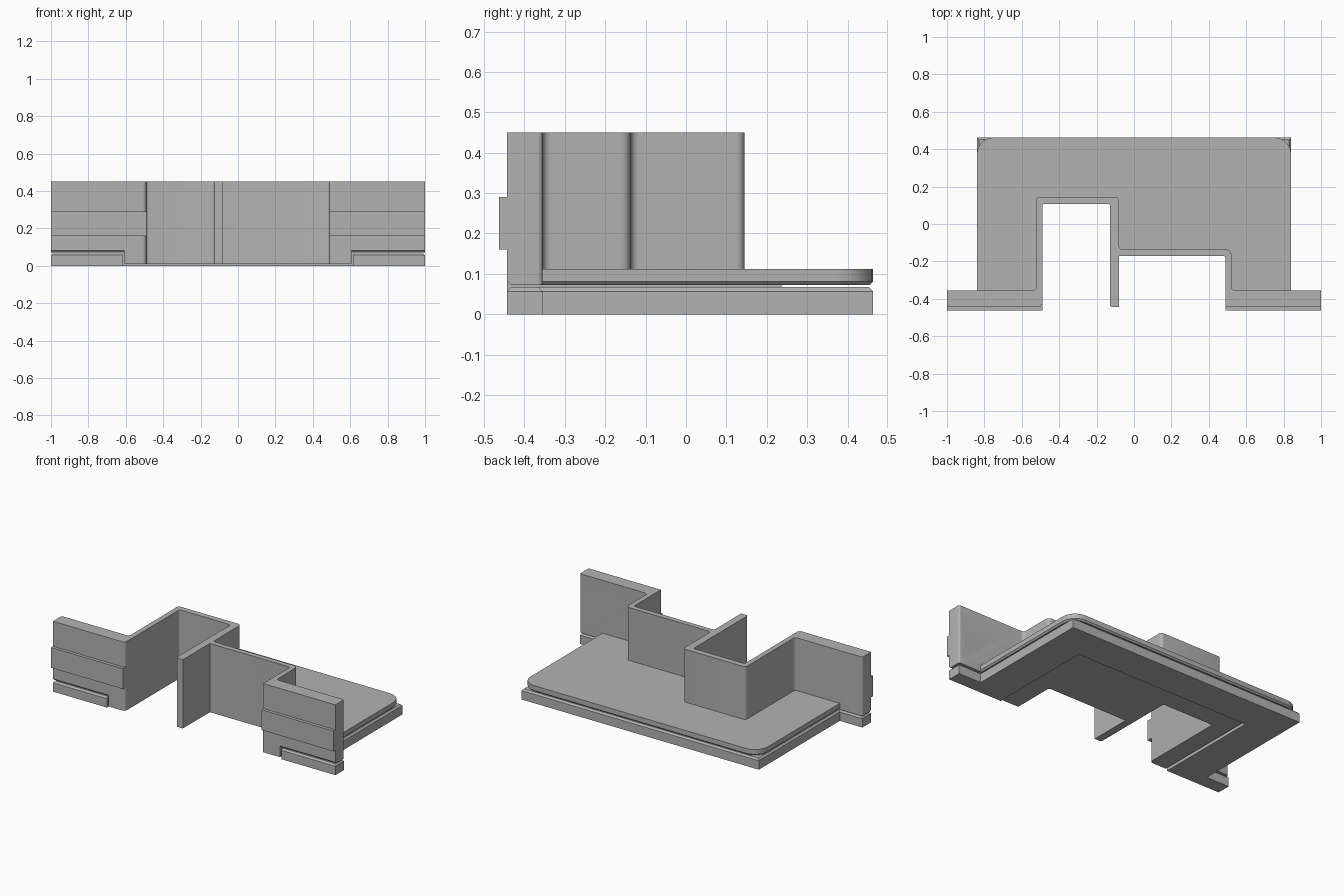
import bpy, bmesh, math
from mathutils import Vector

if "Cube" in bpy.data.objects:
    bpy.data.objects.remove(bpy.data.objects["Cube"])

grey = bpy.data.materials.new("plain grey")
grey.diffuse_color = (0.45, 0.45, 0.45, 1)
grey.use_nodes = True
grey.node_tree.nodes["Principled BSDF"].inputs["Base Color"].default_value = grey.diffuse_color


def rounded(points, steps=5):
    """Outline from (x, y, corner radius) points."""
    out = []
    n = len(points)
    for i, (x, y, r) in enumerate(points):
        p = Vector((x, y))
        if r == 0:
            out.append(p)
            continue
        a = (Vector(points[i - 1][:2]) - p).normalized()
        b = (Vector(points[(i + 1) % n][:2]) - p).normalized()
        c = p + (a + b) * r          # all corners are right angles
        for k in range(steps + 1):
            t = math.pi / 2 * k / steps
            out.append(c - b * r * math.cos(t) - a * r * math.sin(t))
    return out


def prism(name, points, z0, z1, chamfer=0, picks=None):
    """Extrude an outline; chamfer the edges accepted by picks(a, b)."""
    bm = bmesh.new()
    base = bm.faces.new([bm.verts.new((p.x, p.y, z0)) for p in rounded(points)])
    ext = bmesh.ops.extrude_face_region(bm, geom=[base])["geom"]
    for v in ext:
        if isinstance(v, bmesh.types.BMVert):
            v.co.z = z1
    bmesh.ops.recalc_face_normals(bm, faces=bm.faces)
    if chamfer:
        edges = [e for e in bm.edges if picks(e.verts[0].co, e.verts[1].co)]
        bmesh.ops.bevel(bm, geom=edges, offset=chamfer, segments=1,
                        profile=0.5, affect='EDGES')
    return finish(name, bm)


def finish(name, bm):
    bmesh.ops.recalc_face_normals(bm, faces=bm.faces)
    me = bpy.data.meshes.new(name)
    bm.to_mesh(me)
    bm.free()
    me.materials.append(grey)
    ob = bpy.data.objects.new(name, me)
    bpy.context.collection.objects.link(ob)
    return ob


def combine(target, other, operation):
    bpy.context.view_layer.objects.active = target
    mod = target.modifiers.new("join", 'BOOLEAN')
    mod.operation, mod.solver, mod.object = operation, 'EXACT', other
    bpy.ops.object.modifier_apply(modifier=mod.name)
    bpy.data.objects.remove(other)


def along_x(name, profile, x0, x1):
    """Extrude a (y, z) profile along x."""
    bm = bmesh.new()
    face = bm.faces.new([bm.verts.new((x0, y, z)) for y, z in profile])
    ext = bmesh.ops.extrude_face_region(bm, geom=[face])["geom"]
    for v in ext:
        if isinstance(v, bmesh.types.BMVert):
            v.co.x = x1
    return finish(name, bm)


def box(name, x0, x1, y0, y1, z0, z1):
    return along_x(name, [(y0, z0), (y1, z0), (y1, z1), (y0, z1)], x0, x1)


FRONT, EAR, BACK = -0.443, -0.355, 0.463

# Stepped upright wall with mounting ears
wall = prism("stepped_wall", [
    (-1, FRONT, 0), (-0.49, FRONT, 0.02), (-0.49, 0.108, 0.012),
    (-0.128, 0.108, 0.012), (-0.128, FRONT, 0.01), (-0.08, FRONT, 0),
    (-0.08, -0.17, 0), (0.488, -0.17, 0.012), (0.488, FRONT, 0),
    (1, FRONT, 0), (1, EAR, 0.012), (0.52, EAR, 0.02),
    (0.52, -0.137, 0.025), (-0.08, -0.137, 0.02), (-0.08, 0.145, 0.02),
    (-0.523, 0.145, 0.02), (-0.523, EAR, 0.02), (-1, EAR, 0.012)], 0.01, 0.45)

for s in (-1, 1):
    # Undercut below each ear
    x0, x1 = sorted((s * 0.607, s * 1.1))
    combine(wall, along_x("undercut", [
        (-0.6, -0.1), (-0.6, 0.083), (FRONT - 0.001, 0.083),
        (-0.432, 0.072), (-0.3, 0.072), (-0.3, -0.1)], x0, x1), 'DIFFERENCE')
    # Raised strip across each ear
    x0, x1 = sorted((s * 0.49, s * 1.0))
    combine(wall, box("strip", x0, x1, -0.463, -0.42, 0.16, 0.29), 'UNION')

# Lip plate, with a chamfered underside, that lies over the frame
step = [(0.505, -0.362, 0), (0.505, -0.155, 0), (-0.1, -0.155, 0),
        (-0.1, 0.125, 0), (-0.507, 0.125, 0), (-0.507, -0.362, 0)]
lip = prism("lip_plate", [
    (-0.84, -0.356, 0), (-0.84, BACK, 0.09), (0.84, BACK, 0.09),
    (0.84, -0.356, 0)] + step, 0.072, 0.112, 0.009,
    lambda a, b: a.z < 0.08 and b.z < 0.08 and (
        min(abs(a.x), abs(b.x)) > 0.74 or min(a.y, b.y) > 0.36))

# Plug under the lip that fits inside the frame
plug = prism("plug", [(-0.607, -0.36, 0), (-0.607, 0.237, 0),
                      (0.607, 0.237, 0), (0.607, -0.36, 0)] + step, 0.01, 0.09)
combine(lip, plug, 'UNION')
combine(wall, lip, 'UNION')

# Screw holes through the ears
for s in (-1, 1):
    hole = [(FRONT, 0)]
    bm = bmesh.new()
    bmesh.ops.create_cone(bm, cap_ends=True, segments=32, radius1=0.04,
                          radius2=0.04, depth=0.4)
    for v in bm.verts:
        v.co = Vector((s * 0.91 + v.co.x, -0.4 + v.co.z, 0.227 + v.co.y))
    combine(wall, finish("hole_cutter", bm), 'DIFFERENCE')

# Separate U-shaped base frame with a chamfered outer top edge
frame = prism("base_frame", [
    (-1, FRONT, 0), (-0.618, FRONT, 0), (-0.618, 0.248, 0),
    (0.618, 0.248, 0), (0.618, FRONT, 0), (1, FRONT, 0), (1, EAR, 0),
    (0.84, EAR, 0), (0.84, BACK, 0), (-0.84, BACK, 0), (-0.84, EAR, 0),
    (-1, EAR, 0)], 0, 0.067, 0.01,
    lambda a, b: min(a.z, b.z) > 0.06 and (
        min(abs(a.x), abs(b.x)) > 0.8 or max(a.y, b.y) < -0.4))

# Smooth the fillets and holes, keep real edges crisp
for ob in (wall, frame):
    bpy.ops.object.select_all(action='DESELECT')
    ob.select_set(True)
    bpy.context.view_layer.objects.active = ob
    bpy.ops.object.shade_smooth_by_angle(angle=math.radians(30))
